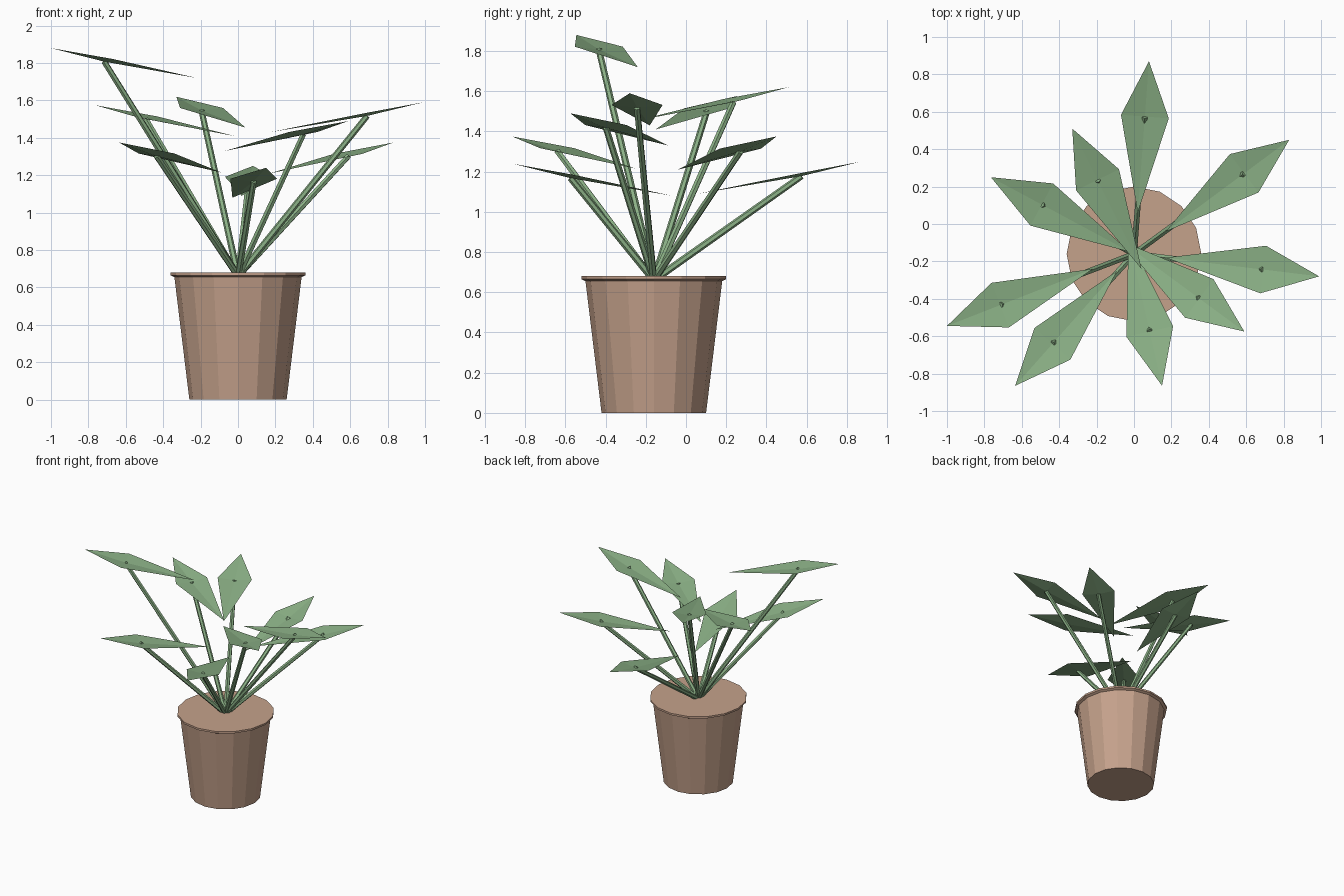
import bpy, bmesh, math
from mathutils import Vector

cube = bpy.data.objects.get("Cube")
if cube:
    bpy.data.objects.remove(cube)


def material(name, rgb):
    m = bpy.data.materials.new(name)
    m.use_nodes = True
    m.diffuse_color = (*rgb, 1)
    m.node_tree.nodes["Principled BSDF"].inputs["Base Color"].default_value = (*rgb, 1)
    return m


def add_object(name, bm, mat):
    mesh = bpy.data.meshes.new(name)
    bm.to_mesh(mesh)
    bm.free()
    mesh.materials.append(mat)
    obj = bpy.data.objects.new(name, mesh)
    bpy.context.collection.objects.link(obj)
    return obj


clay = material("clay", (0.56, 0.36, 0.26))
green = material("leaf green", (0.26, 0.44, 0.24))

CENTRE = Vector((0, -0.16, 0))
UP = Vector((0, 0, 1))
SIDES = 16


# Pot: stacked rings with a thin flared lip, closed at both ends
def make_pot():
    bm = bmesh.new()
    rings = []
    for radius, z in [(0.26, 0), (0.34, 0.655), (0.36, 0.665), (0.36, 0.68)]:
        angles = [math.tau * i / SIDES for i in range(SIDES)]
        rings.append([bm.verts.new(CENTRE + Vector((radius * math.cos(a), radius * math.sin(a), z)))
                      for a in angles])
    for low, high in zip(rings, rings[1:]):
        for i in range(SIDES):
            j = (i + 1) % SIDES
            bm.faces.new((low[i], low[j], high[j], high[i]))
    bm.faces.new(rings[0][::-1])
    bm.faces.new(rings[-1])
    add_object("pot", bm, clay)


# Stem: straight six-sided rod from the soil to the leaf
def make_stem(name, top):
    start = CENTRE + UP * 0.66
    axis = top - start
    bm = bmesh.new()
    bmesh.ops.create_cone(bm, cap_ends=True, segments=6, radius1=0.018, radius2=0.016,
                          depth=axis.length)
    bmesh.ops.rotate(bm, verts=bm.verts, matrix=axis.to_track_quat('Z', 'Y').to_matrix())
    bmesh.ops.translate(bm, verts=bm.verts, vec=(start + top) / 2)
    add_object(name, bm, green)


# Leaf: kite-shaped sheet, gently sunk where the stem meets it
def make_leaf(name, base, tip):
    across = UP.cross(tip - base).normalized() * 0.128
    middle = base.lerp(tip, 0.635)
    bm = bmesh.new()
    rim = [bm.verts.new(p) for p in (base, middle - across, tip, middle + across)]
    sunk = middle.copy()
    sunk.z -= 0.014
    hub = bm.verts.new(sunk)
    for i in range(4):
        bm.faces.new((rim[i], rim[(i + 1) % 4], hub))
    add_object(name, bm, green)
    return sunk


# Leaf base and tip for each plant shoot
shoots = [
    ((0.02, 0.06, 1.09), (0.08, 0.87, 1.25)),
    ((0.17, -0.04, 1.21), (0.83, 0.45, 1.375)),
    ((0.17, -0.18, 1.43), (0.99, -0.28, 1.59)),
    ((-0.07, -0.09, 1.33), (0.59, -0.575, 1.49)),
    ((-0.03, -0.07, 1.08), (0.15, -0.865, 1.24)),
    ((-0.09, -0.25, 1.215), (-0.635, -0.865, 1.375)),
    ((-0.22, -0.24, 1.72), (-1.0, -0.545, 1.88)),
    ((-0.02, -0.15, 1.41), (-0.765, 0.25, 1.575)),
    ((0.04, -0.24, 1.455), (-0.33, 0.51, 1.62)),
]

make_pot()
for n, (base, tip) in enumerate(shoots, 1):
    joint = make_leaf(f"leaf_{n}", Vector(base), Vector(tip))
    make_stem(f"stem_{n}", joint)
